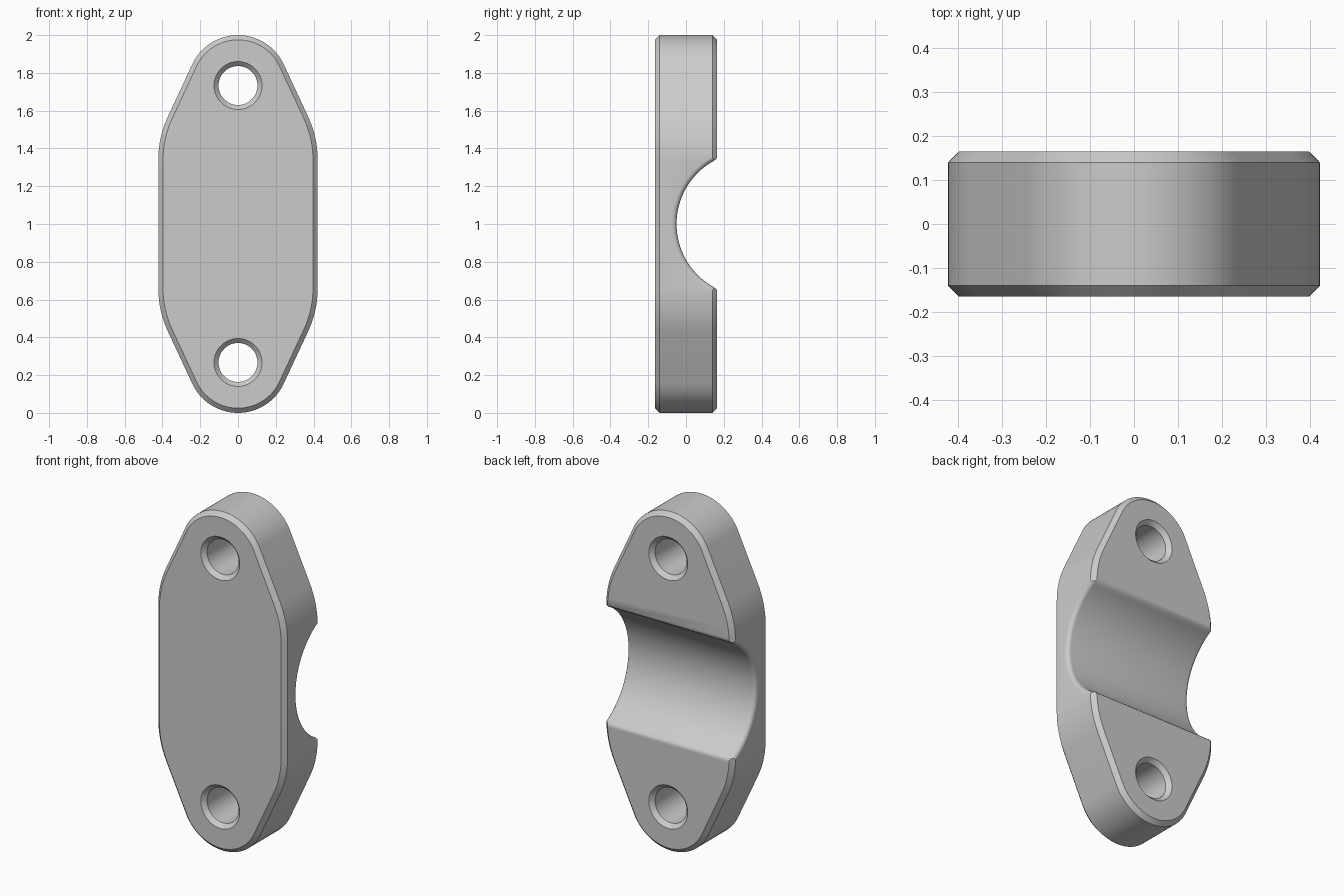
import bpy, bmesh
from math import sin, cos, pi, radians, sqrt

if "Cube" in bpy.data.objects:
    bpy.data.objects.remove(bpy.data.objects["Cube"])

W, T, CH = 0.422, 0.165, 0.025      # half width, half thickness, edge chamfer
HOLE_Z = 0.733                      # hole distance from the middle


def loft(name, rings):
    """Bridge matching closed rings of points and cap both ends."""
    bm = bmesh.new()
    loops = [[bm.verts.new(p) for p in ring] for ring in rings]
    n = len(loops[0])
    for a, b in zip(loops, loops[1:]):
        for i in range(n):
            j = (i + 1) % n
            bm.faces.new((a[i], a[j], b[j], b[i]))
    bm.faces.new(loops[0][::-1])
    bm.faces.new(loops[-1])
    bmesh.ops.recalc_face_normals(bm, faces=bm.faces)
    mesh = bpy.data.meshes.new(name)
    bm.to_mesh(mesh)
    bm.free()
    ob = bpy.data.objects.new(name, mesh)
    bpy.context.collection.objects.link(ob)
    return ob


def outline(y, d):
    """Plate outline at depth y, moved inwards by d."""
    def arc(cx, cz, r, a0, a1, n):
        angles = [radians(a0 + (a1 - a0) * i / n) for i in range(n + 1)]
        return [(cx + (r - d) * cos(a), cz + (r - d) * sin(a)) for a in angles]
    r = 0.541
    quarter = arc(W - r, 0.34, r, 0, 25, 8) + arc(0, HOLE_Z, 0.267, 25, 90, 16)
    half = quarter + [(-x, z) for x, z in quarter[-2::-1]]
    full = half + [(-x, -z) for x, z in half]
    return [(x, y, 1 + z) for x, z in full]


def circle(y, r, z, n=48):
    return [(r * cos(2 * pi * i / n), y, z + r * sin(2 * pi * i / n)) for i in range(n)]


def groove_section(x, d):
    """Clamp groove cross-section, enlarged by d, with an eased lip."""
    r, cy, y0, n = 0.382 + d, 0.332, 0.15, 40
    h = sqrt(r * r - (cy - y0) ** 2)
    a = math_angle(h / r)
    pts = [(cy - r * cos(t), r * sin(t))
           for t in (-a + 2 * a * i / n for i in range(n + 1))]
    lip = [(0.16, h + 0.009), (T, h + 0.018), (0.3, h + 0.018)]
    pts += lip + [(y, -z) for y, z in reversed(lip)]
    return [(x, y, 1 + z) for y, z in pts]


def math_angle(s):
    from math import asin
    return asin(s)


# Chamfered plate
plate = loft("clamp_plate", [outline(-T, CH), outline(-T + CH, 0),
                             outline(T - CH, 0), outline(T, CH)])

# Bolt holes, countersunk on both sides
cutters = []
for z in (1 - HOLE_Z, 1 + HOLE_Z):
    profile = [(-T - 0.02, 0.147), (-T + 0.024, 0.103), (T - 0.024, 0.103), (T + 0.02, 0.147)]
    cutters.append(loft("hole_cutter", [circle(y, r, z) for y, r in profile]))

# Cross groove with rounded ends
ends = [(W - CH + CH * sin(t), CH * (1 - cos(t))) for t in (i * pi / 12 for i in range(7))]
ends.append((0.5, CH))
stations = [(-x, d) for x, d in reversed(ends)] + ends
cutters.append(loft("groove_cutter", [groove_section(x, d) for x, d in stations]))

bpy.context.view_layer.objects.active = plate
plate.select_set(True)
for c in cutters:
    mod = plate.modifiers.new("cut", 'BOOLEAN')
    mod.operation, mod.solver, mod.object = 'DIFFERENCE', 'EXACT', c
    bpy.ops.object.modifier_apply(modifier=mod.name)
    bpy.data.objects.remove(c)

# Colour and shading
grey = bpy.data.materials.new("light_grey")
grey.diffuse_color = (0.6, 0.6, 0.6, 1)
grey.use_nodes = True
grey.node_tree.nodes["Principled BSDF"].inputs["Base Color"].default_value = grey.diffuse_color
plate.data.materials.clear()
plate.data.materials.append(grey)
bpy.ops.object.shade_smooth_by_angle(angle=radians(30))
